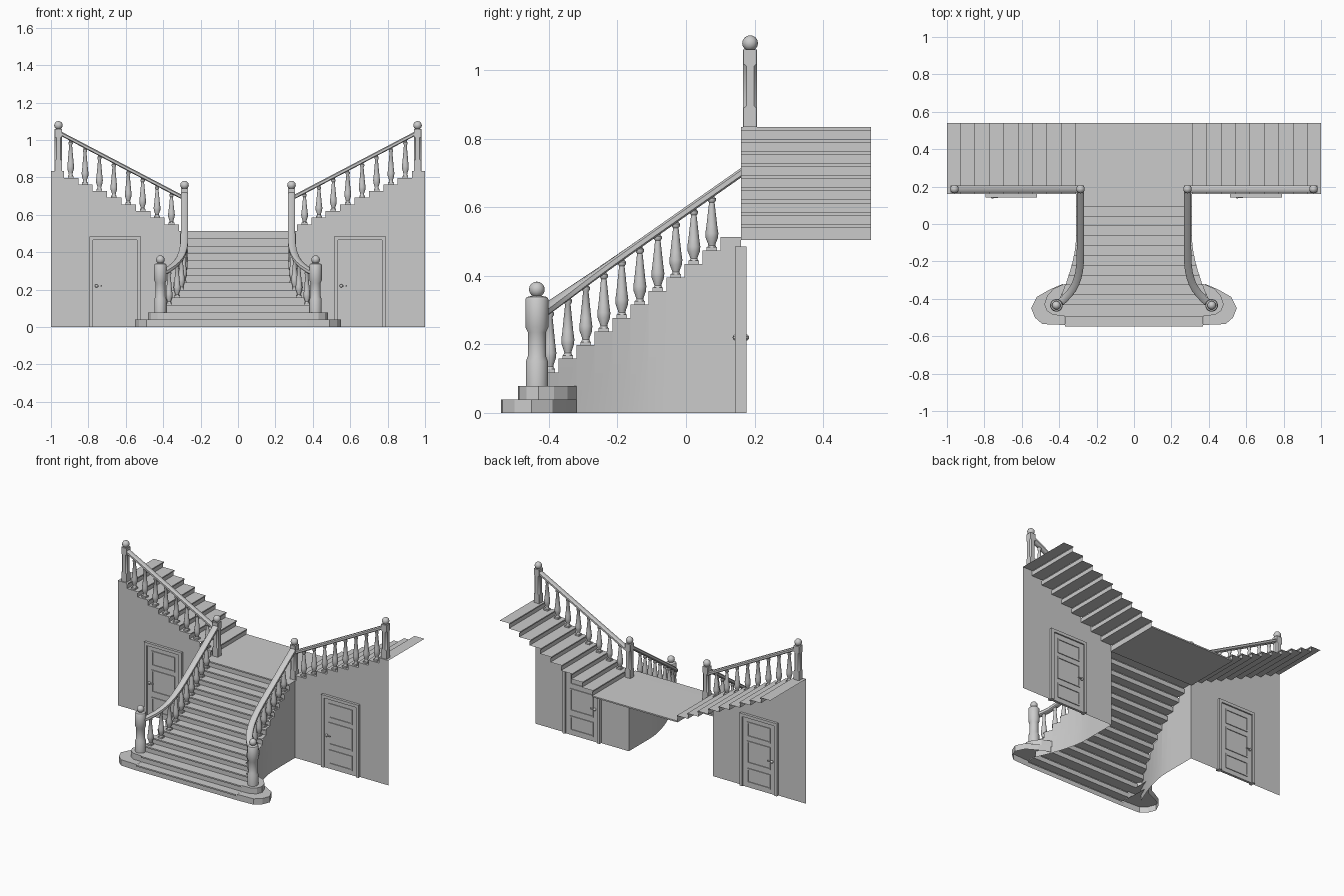
import bpy, bmesh, math
from mathutils import Matrix, Vector

cube = bpy.data.objects.get("Cube")
if cube:
    bpy.data.objects.remove(cube)

stone = bpy.data.materials.new("light_grey")
stone.use_nodes = True
stone.diffuse_color = (0.6, 0.6, 0.6, 1)
stone.node_tree.nodes["Principled BSDF"].inputs["Base Color"].default_value = (0.6, 0.6, 0.6, 1)

RISE, RUN, LAND = 0.0395, 0.0525, 0.514
UP_RISE, UP_RUN, UP_X = 0.0355, 0.077, 0.315
WALL_Y, BACK_Y, RAIL_Y = 0.16, 0.54, 0.187


def finish(name, bm, mirror=False, smooth=False, recalc=True):
    if recalc:
        bmesh.ops.recalc_face_normals(bm, faces=bm.faces)
    me = bpy.data.meshes.new(name)
    bm.to_mesh(me)
    bm.free()
    me.materials.append(stone)
    ob = bpy.data.objects.new(name, me)
    bpy.context.collection.objects.link(ob)
    if mirror:
        ob.modifiers.new("mirror", "MIRROR").use_mirror_merge = False
    if smooth:
        bpy.ops.object.select_all(action="DESELECT")
        ob.select_set(True)
        bpy.context.view_layer.objects.active = ob
        bpy.ops.object.shade_smooth_by_angle(angle=math.radians(40))
    return ob


def face(bm, pts):
    return bm.faces.new([bm.verts.new(p) for p in pts])


def box(bm, x0, x1, y0, y1, z0, z1):
    m = Matrix.Translation(((x0 + x1) / 2, (y0 + y1) / 2, (z0 + z1) / 2))
    m = m @ Matrix.Diagonal((x1 - x0, y1 - y0, z1 - z0, 1))
    bmesh.ops.create_cube(bm, size=1, matrix=m)


def loft(bm, rings, caps=True):
    vs = [[bm.verts.new(p) for p in r] for r in rings]
    n = len(vs[0])
    for a, b in zip(vs, vs[1:]):
        for i in range(n):
            bm.faces.new((a[i], a[(i + 1) % n], b[(i + 1) % n], b[i]))
    if caps:
        bm.faces.new(vs[0][::-1])
        bm.faces.new(vs[-1])


def lathe(bm, x, y, profile, sides=12):
    turn = [2 * math.pi * (i + 0.5) / sides for i in range(sides)]
    loft(bm, [[(x + r * math.cos(a), y + r * math.sin(a), z) for a in turn] for r, z in profile])


def ball(bm, x, y, z, r=0.023):
    bmesh.ops.create_uvsphere(bm, u_segments=12, v_segments=8, radius=r,
                              matrix=Matrix.Translation((x, y, z)))


def strip(bm, rows):
    # rows are pairs of points joined into one folded sheet
    vs = [[bm.verts.new(p) for p in r] for r in rows]
    for a, b in zip(vs, vs[1:]):
        bm.faces.new((a[0], a[1], b[1], b[0]))


def flare(y):
    return max(0, (-0.08 - y) / 0.355)


def wall_x(y):
    return 0.37 if y < -0.44 else 0.31 + 0.105 * flare(y) ** 1.6


def rail_x(y):
    return 0.286 + 0.129 * flare(y) ** 4


def rail_z(y):
    return 0.7 + 0.7 * (y - WALL_Y)


def up_rail_z(x):
    return 0.695 + 0.524 * (x - 0.3)


# main flight: folded sheet of risers, nosings and treads
fronts = [-0.54, -0.49] + [-0.425 + RUN * i for i in range(11)]
ends = fronts[1:] + [WALL_Y]
profile = []
for k, y in enumerate(fronts):
    z0, z1 = k * RISE, (k + 1) * RISE
    profile += [(y, y, z0), (y, y, z1 - 0.009), (y, y - 0.007, z1 - 0.009), (y, y - 0.007, z1)]
profile.append((WALL_Y, WALL_Y, LAND))
bm = bmesh.new()
strip(bm, [((-wall_x(w), y, z), (wall_x(w), y, z)) for w, y, z in profile])
finish("main_flight", bm, recalc=False)

# curved side walls under the main flight, stepped along the top
bm = bmesh.new()
for k in range(2, 13):
    a, b, z = fronts[k], ends[k], (k + 1) * RISE
    face(bm, [(wall_x(a), a, 0), (wall_x(b), b, 0), (wall_x(b), b, z), (wall_x(a), a, z)])
bmesh.ops.remove_doubles(bm, verts=bm.verts, dist=0.0001)
finish("main_side_wall", bm, mirror=True, smooth=True, recalc=False)

# rounded ends of the two lowest steps
end_one = [(0.37, -0.54), (0.49, -0.535), (0.53, -0.5), (0.55, -0.45), (0.52, -0.39), (0.45, -0.35), (0.38, -0.32)]
end_two = [(0.37, -0.49), (0.43, -0.487), (0.465, -0.465), (0.48, -0.43), (0.465, -0.385), (0.43, -0.345), (0.37, -0.32)]
bm = bmesh.new()
for k, outline in enumerate((end_one, end_two)):
    z0, z1 = k * RISE, (k + 1) * RISE
    face(bm, [(x, y, z1) for x, y in outline])
    for (ax, ay), (bx, by) in zip(outline, outline[1:]):
        face(bm, [(ax, ay, z0), (bx, by, z0), (bx, by, z1), (ax, ay, z1)])
finish("curved_step_end", bm, mirror=True, recalc=False)

# landing
bm = bmesh.new()
box(bm, -UP_X, UP_X, WALL_Y, BACK_Y, LAND - 0.009, LAND)
finish("landing", bm)

# upper flights and the stepped walls below them
up_bm, wall_bm = bmesh.new(), bmesh.new()
profile = []
for k in range(9):
    x, z0, z1 = UP_X + UP_RUN * k, LAND + UP_RISE * k, LAND + UP_RISE * (k + 1)
    x2 = min(x + UP_RUN, 1)
    profile += [(x, z0), (x, z1 - 0.008), (x - 0.005, z1 - 0.008), (x - 0.005, z1)]
    face(wall_bm, [(x, WALL_Y, 0), (x2, WALL_Y, 0), (x2, WALL_Y, z1), (x, WALL_Y, z1)])
profile.append((1, LAND + UP_RISE * 9))
face(wall_bm, [(0.31, WALL_Y, 0), (UP_X, WALL_Y, 0), (UP_X, WALL_Y, LAND), (0.31, WALL_Y, LAND)])
strip(up_bm, [((x, BACK_Y, z), (x, WALL_Y, z)) for x, z in profile])
finish("upper_flight", up_bm, mirror=True, recalc=False)
finish("upper_front_wall", wall_bm, mirror=True, recalc=False)


# balusters: square foot, turned vase, square top block
def baluster(bm, x, y, z, top):
    h = top - z
    box(bm, x - 0.015, x + 0.015, y - 0.015, y + 0.015, z, z + 0.01)
    shape = [(0.014, 0.05), (0.010, 0.09), (0.012, 0.13), (0.018, 0.22), (0.019, 0.3), (0.016, 0.42),
             (0.008, 0.84), (0.012, 0.87), (0.012, 0.91), (0.008, 0.93), (0.008, 1.0)]
    lathe(bm, x, y, [(r, z + h * t) for r, t in shape], 10)


bm = bmesh.new()
for k in range(2, 12):
    y = fronts[k] + RUN * 0.53
    baluster(bm, rail_x(y), y, (k + 1) * RISE, rail_z(y))
finish("main_balusters", bm, mirror=True, smooth=True)
bm = bmesh.new()
for k in range(8):
    x = UP_X + UP_RUN * (k + 0.53)
    baluster(bm, x, RAIL_Y, LAND + UP_RISE * (k + 1), up_rail_z(x))
finish("upper_balusters", bm, mirror=True, smooth=True)


# handrails swept with a bevelled section
def handrail(name, path, w, h):
    path = [Vector(p) for p in path]
    section = [(-1, -0.6), (-0.7, -1), (0.7, -1), (1, -0.6), (1, 0.5), (0.6, 1), (-0.6, 1), (-1, 0.5)]
    rings = []
    for i, p in enumerate(path):
        t = path[min(i + 1, len(path) - 1)] - path[max(i - 1, 0)]
        side = Vector((t.y, -t.x, 0)).normalized()
        rings.append([p + side * (w * u) + Vector((0, 0, h * v)) for u, v in section])
    bm = bmesh.new()
    loft(bm, rings)
    finish(name, bm, mirror=True, smooth=True)


ys = [0.18, -0.08] + [-0.08 - 0.355 * i / 12 for i in range(1, 13)]
handrail("main_handrail", [(rail_x(y), y, rail_z(y)) for y in ys], 0.02, 0.014)
handrail("upper_handrail", [(x, RAIL_Y, up_rail_z(x)) for x in (0.29, 0.95)], 0.018, 0.012)

# turned newel at the foot of the main flight
bm = bmesh.new()
shape = [(0.033, 0.079), (0.033, 0.15), (0.027, 0.165), (0.027, 0.235), (0.034, 0.25),
         (0.034, 0.332), (0.03, 0.338), (0.012, 0.342)]
lathe(bm, 0.415, -0.435, shape, 16)
ball(bm, 0.415, -0.435, 0.36)
finish("bottom_newel", bm, mirror=True, smooth=True)


# square newels with stop-chamfered corners
def newel(name, x, z):
    s = 0.02
    bm = bmesh.new()
    rings = []
    for dz, c in ((0, 0.001), (0.055, 0.001), (0.062, 0.009), (0.178, 0.009), (0.185, 0.001), (0.226, 0.001)):
        q = s - c
        pts = [(s, -q), (s, q), (q, s), (-q, s), (-s, q), (-s, -q), (-q, -s), (q, -s)]
        rings.append([(x + u, RAIL_Y + v, z + dz) for u, v in pts])
    loft(bm, rings)
    ball(bm, x, RAIL_Y, z + 0.245)
    finish(name, bm, mirror=True, smooth=True)


newel("landing_newel", 0.286, LAND)
newel("top_newel", 0.96, LAND + UP_RISE * 9)


# doors with frame, panel mouldings and handles on both faces
def border(bm, x0, x1, z0, z1, w, d):
    y0, y1 = WALL_Y - d, WALL_Y + d
    box(bm, x0, x0 + w, y0, y1, z0, z1)
    box(bm, x1 - w, x1, y0, y1, z0, z1)
    box(bm, x0 + w, x1 - w, y0, y1, z1 - w, z1)
    if z0 > 0:
        box(bm, x0 + w, x1 - w, y0, y1, z0, z0 + w)


def door(name, cx):
    bm = bmesh.new()
    border(bm, cx - 0.138, cx + 0.138, 0, 0.485, 0.02, 0.017)
    box(bm, cx - 0.118, cx + 0.118, WALL_Y - 0.008, WALL_Y + 0.008, 0, 0.465)
    for z0, z1 in ((0.03, 0.128), (0.16, 0.31), (0.337, 0.437)):
        border(bm, cx - 0.086, cx + 0.086, z0, z1, 0.009, 0.013)
    finish(name, bm)
    bm = bmesh.new()
    for s in (-1, 1):
        ball(bm, cx - 0.1, WALL_Y + s * 0.015, 0.22, 0.009)
        y = WALL_Y + s * 0.018
        box(bm, cx - 0.1, cx - 0.07, y - 0.003, y + 0.003, 0.217, 0.224)
    finish(name + "_handle", bm, smooth=True)


door("left_door", 0.652)
door("right_door", -0.657)
